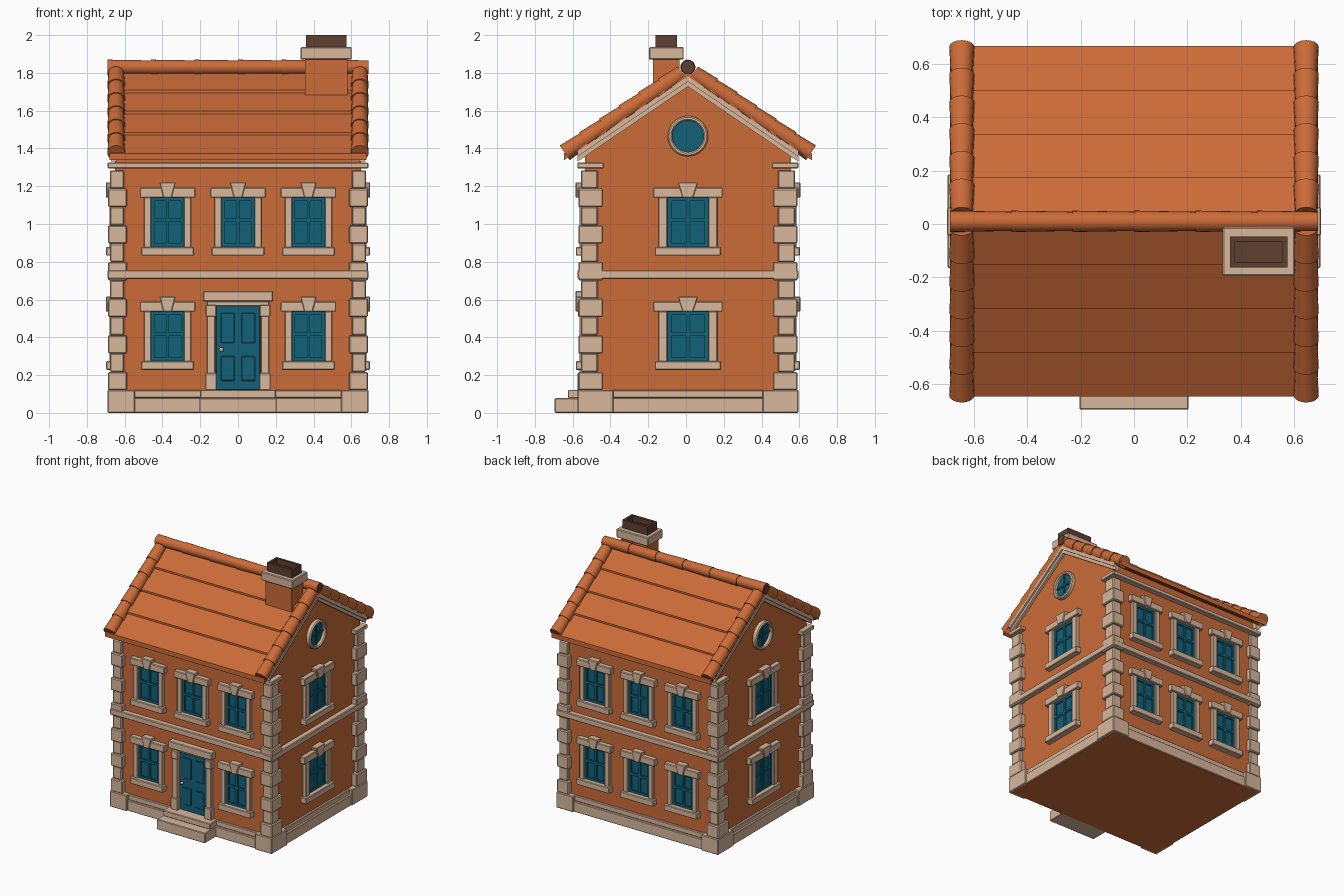
import bpy, bmesh, math
from mathutils import Matrix, Vector

if "Cube" in bpy.data.objects:
    bpy.data.objects.remove(bpy.data.objects["Cube"], do_unlink=True)

CY = 0.01                # house centre line in y
WX, WY = 0.65, 0.545     # wall half sizes
SLOPE, RIDGE = 0.68, 1.82


def material(name, rgb):
    m = bpy.data.materials.new(name)
    m.use_nodes = True
    m.diffuse_color = (*rgb, 1)
    m.node_tree.nodes["Principled BSDF"].inputs["Base Color"].default_value = (*rgb, 1)
    return m


ORANGE = material("terracotta", (0.60, 0.147, 0.04))
STONE = material("pale stone", (0.69, 0.48, 0.335))
TEAL = material("teal paint", (0.006, 0.12, 0.19))
DARK = material("dark brown", (0.11, 0.05, 0.03))


def finish(name, bm, mat, M=None, bevel=0, smooth=False):
    bmesh.ops.recalc_face_normals(bm, faces=bm.faces)
    me = bpy.data.meshes.new(name)
    bm.to_mesh(me)
    bm.free()
    ob = bpy.data.objects.new(name, me)
    bpy.context.collection.objects.link(ob)
    me.materials.append(mat)
    if M:
        me.transform(M)
    if bevel:
        b = ob.modifiers.new("soft edges", 'BEVEL')
        b.width, b.segments = bevel, 1
    if smooth:
        bpy.ops.object.select_all(action='DESELECT')
        ob.select_set(True)
        bpy.context.view_layer.objects.active = ob
        bpy.ops.object.shade_smooth_by_angle(angle=math.radians(35))
    return ob


def rect(u0, u1, z0, z1):
    return [(u0, z0), (u1, z0), (u1, z1), (u0, z1)]


def solids(name, parts, mat, M=None, bevel=0):
    """Each part is (profile in u/z, out0, out1); outward is -y."""
    bm = bmesh.new()
    for prof, o0, o1 in parts:
        f = bm.faces.new([bm.verts.new((u, -o0, z)) for u, z in prof])
        g = bmesh.ops.extrude_face_region(bm, geom=[f])["geom"]
        bmesh.ops.translate(bm, vec=(0, o0 - o1, 0),
                            verts=[v for v in g if isinstance(v, bmesh.types.BMVert)])
    return finish(name, bm, mat, M, bevel)


def facade(angle, dist):
    """Places u/out/z parts on the wall facing -y turned by angle."""
    return (Matrix.Translation((0, CY, 0)) @ Matrix.Rotation(math.radians(angle), 4, 'Z')
            @ Matrix.Translation((0, -dist, 0)))


FRONT, RIGHT, BACK, LEFT = (facade(a, d) for a, d in ((0, WY), (90, WX), (180, WY), (270, WX)))
CENTRE = facade(0, 0)
SIDE = facade(90, 0)


def box(x0, x1, y0, y1, z0, z1):
    return (rect(x0, x1, z0, z1), -y1, -y0)


# walls with gables
wall_top = RIDGE - 0.05
solids("walls", [([(-WY, 0.005), (WY, 0.005), (WY, wall_top - SLOPE * WY), (0, wall_top),
                   (-WY, wall_top - SLOPE * WY)], -WX, WX)], ORANGE, SIDE)

# plinth courses and corner blocks
solids("plinth", [box(-0.68, 0.68, -0.572, 0.572, 0, 0.08),
                  box(-0.667, 0.667, -0.56, 0.56, 0.08, 0.12)], STONE, CENTRE, 0.004)
solids("plinth_underside", [box(-0.67, 0.67, -0.565, 0.565, -0.0, 0.002)], ORANGE,
       Matrix.Translation((0, 0, -0.001)) @ CENTRE)
corners, quoins, returns = [], [], []
for sx in (-1, 1):
    for sy in (-1, 1):
        def corner(x, y, w, d, z0, z1):
            xs, ys = sorted((sx * x, sx * (x - w))), sorted((sy * y, sy * (y - d)))
            return box(*xs, *ys, z0, z1)
        corners.append(corner(0.69, 0.585, 0.145, 0.19, 0, 0.122))
        returns.append(corner(0.69, 0.585, 0.1, 0.14, 1.295, 1.325))
        for k in range(12):
            z = 0.12 + 0.097 * k
            if k % 2 == 0:
                quoins.append(corner(0.688, 0.58, 0.1, 0.13, z, z + 0.097))
            else:
                quoins.append(corner(0.678, 0.567, 0.075, 0.09, z, z + 0.097))
solids("plinth_corners", corners, STONE, CENTRE, 0.005)
solids("corner_quoins", quoins, STONE, CENTRE, 0.006)

# string course and eaves cornice
solids("string_course", [box(-0.69, 0.69, -0.585, 0.585, 0.71, 0.755)], STONE, CENTRE, 0.005)
solids("cornice", returns + [box(-0.64, 0.64, s - 0.04, s + 0.04, 1.295, 1.325)
                             for s in (-0.545, 0.545)], STONE, CENTRE, 0.004)


# windows
def window(M, u, dz, s):
    def r(a, b, z0, z1):
        return rect(u + a * s, u + b * s, z0 + dz, z1 + dz)
    key = [(u + a * s, z + dz) for a, z in ((-0.022, 1.14), (0.022, 1.14), (0.043, 1.22), (-0.043, 1.22))]
    solids("window_surround", [(r(-0.125, -0.087, 0.875, 1.142), 0, 0.03),
                               (r(0.087, 0.125, 0.875, 1.142), 0, 0.03),
                               (r(-0.147, 0.147, 1.14, 1.193), 0, 0.04),
                               (r(-0.14, 0.14, 0.832, 0.878), 0, 0.048),
                               (key, 0, 0.05)], STONE, M, 0.004)
    solids("window_panes", [(r(-0.088, 0.088, 0.875, 1.142), 0, 0.004)], TEAL, M)
    bars = [r(a - 0.009, a + 0.009, 0.878, 1.14) for a in (-0.079, 0, 0.079)]
    bars += [r(-0.088, 0.088, z - 0.009, z + 0.009) for z in (0.887, 1.02, 1.131)]
    solids("window_sash", [(b, 0, 0.014 + 0.001 * (i > 2)) for i, b in enumerate(bars)], TEAL, M)


for dz in (0, -0.604):
    for M in (LEFT, RIGHT):
        window(M, 0, dz, 1.25)
    for u in (-0.373, 0, 0.373):
        window(BACK, u, dz, 1)
        if dz == 0 or u != 0:
            window(FRONT, u, dz, 1)

# round gable windows
for M in (LEFT, RIGHT):
    P = M @ Matrix.Translation((0, 0, 1.465))
    bm = bmesh.new()
    prof = [bm.verts.new((x, y, 0)) for x, y in ((0.083, 0), (0.083, -0.025), (0.09, -0.032),
                                                 (0.1, -0.032), (0.107, -0.025), (0.107, 0))]
    edges = [bm.edges.new(p) for p in zip(prof, prof[1:])]
    bmesh.ops.spin(bm, geom=prof + edges, cent=(0, 0, 0), axis=(0, 1, 0), angle=math.tau,
                   steps=32, use_merge=True)
    finish("round_window_ring", bm, STONE, P, smooth=True)
    disc = [(0.085 * math.cos(a * math.tau / 32), 0.085 * math.sin(a * math.tau / 32)) for a in range(32)]
    solids("round_window_pane", [(disc, 0, 0.006)], TEAL, P)
    solids("round_window_bars", [(rect(-0.006, 0.006, -0.083, 0.083), 0, 0.012),
                                 (rect(-0.083, 0.083, -0.006, 0.006), 0, 0.013)], TEAL, P)

# door with surround and steps
solids("door", [(rect(-0.118, 0.118, 0.12, 0.575), 0, 0.006)] +
       [(rect(s * 0.055 - 0.036, s * 0.055 + 0.036, z0, z1), 0, 0.013)
        for s in (-1, 1) for z0, z1 in ((0.17, 0.3), (0.37, 0.53))], TEAL, FRONT, 0.003)
posts = [(rect(-0.185, 0.185, 0.59, 0.645), 0, 0.05), (rect(-0.165, 0.165, 0.565, 0.592), 0, 0.02)]
for s in (-1, 1):
    for z0, z1, w, o in ((0.12, 0.21, 0.03, 0.04), (0.2, 0.52, 0.022, 0.03), (0.51, 0.572, 0.028, 0.038)):
        posts.append((rect(s * 0.143 - w, s * 0.143 + w, z0, z1), 0, o))
solids("door_surround", posts, STONE, FRONT, 0.004)
solids("door_steps", [(rect(-0.205, 0.205, 0, 0.078), 0, 0.16),
                      (rect(-0.2, 0.2, 0.078, 0.122), 0, 0.09)], STONE, FRONT, 0.004)
bm = bmesh.new()
bmesh.ops.create_uvsphere(bm, u_segments=12, v_segments=8, radius=0.012)
finish("door_knob", bm, STONE, FRONT @ Matrix.Translation((-0.088, -0.022, 0.335)), smooth=True)


# overlapping roof courses
def roof_z(d, drop):
    return RIDGE - SLOPE * d - drop


courses = []
for s in (-1, 1):
    for k in range(4):
        d0, d1 = 0.164 * k, 0.164 * (k + 1)
        courses.append(([(s * d0, roof_z(d0, 0.04)), (s * d1, roof_z(d1, 0.036)),
                         (s * d1, roof_z(d1, 0.0)), (s * d0, roof_z(d0, 0.014))], -0.68, 0.68))
solids("roof_courses", courses, ORANGE, SIDE)

# gable trim, two stepped layers on each end
trim = []
for s in (-1, 1):
    for drop, out in ((0.066, 0.685), (0.092, 0.672)):
        prof = [(0, roof_z(0, 0.038)), (0, roof_z(0, drop)),
                (s * 0.585, roof_z(0.585, drop)), (s * 0.585, roof_z(0.585, 0.038))]
        trim += [(prof, WX - 0.01, out), (prof, -out, 0.01 - WX)]
solids("gable_trim", trim, STONE, SIDE)


# rounded tiles along verges and ridge
def tile_run(name, a, b, n, r_end, r_start):
    a, b = Vector(a), Vector(b)
    step = (b - a) / n
    turn = step.to_track_quat('Z', 'Y').to_matrix().to_4x4()
    bm = bmesh.new()
    for k in range(n):
        mid = a + step * (k + 0.5)
        bmesh.ops.create_cone(bm, cap_ends=True, segments=20, radius1=r_start, radius2=r_end,
                              depth=step.length, matrix=Matrix.Translation(mid) @ turn)
    return finish(name, bm, ORANGE, smooth=True)


for sx in (-1, 1):
    for sy in (-1, 1):
        tile_run("verge_tiles", (sx * 0.645, CY + sy * 0.03, roof_z(0.03, 0)),
                 (sx * 0.645, CY + sy * 0.652, roof_z(0.652, 0)), 6, 0.047, 0.041)
ridge = tile_run("ridge_tiles", (-0.69, CY, 1.83), (0.69, CY, 1.83), 6, 0.036, 0.04)
ridge.data.materials.append(DARK)
for f in ridge.data.polygons:
    f.material_index = int(abs(f.normal.x) > 0.9)

# chimney
solids("chimney_stack", [box(0.355, 0.58, -0.185, -0.045, 1.6, 1.88)], ORANGE, CENTRE)
solids("chimney_cap", [box(0.332, 0.602, -0.205, -0.022, 1.87, 1.937)], STONE, CENTRE, 0.005)
rim = [box(0.36, 0.575, y, y + 0.018, 1.93, 2.0) for y in (-0.172, -0.075)]
rim += [box(x, x + 0.018, -0.154, -0.075, 1.93, 2.0) for x in (0.36, 0.557)]
solids("chimney_flue", rim + [box(0.37, 0.565, -0.16, -0.07, 1.93, 1.96)], DARK, CENTRE)
